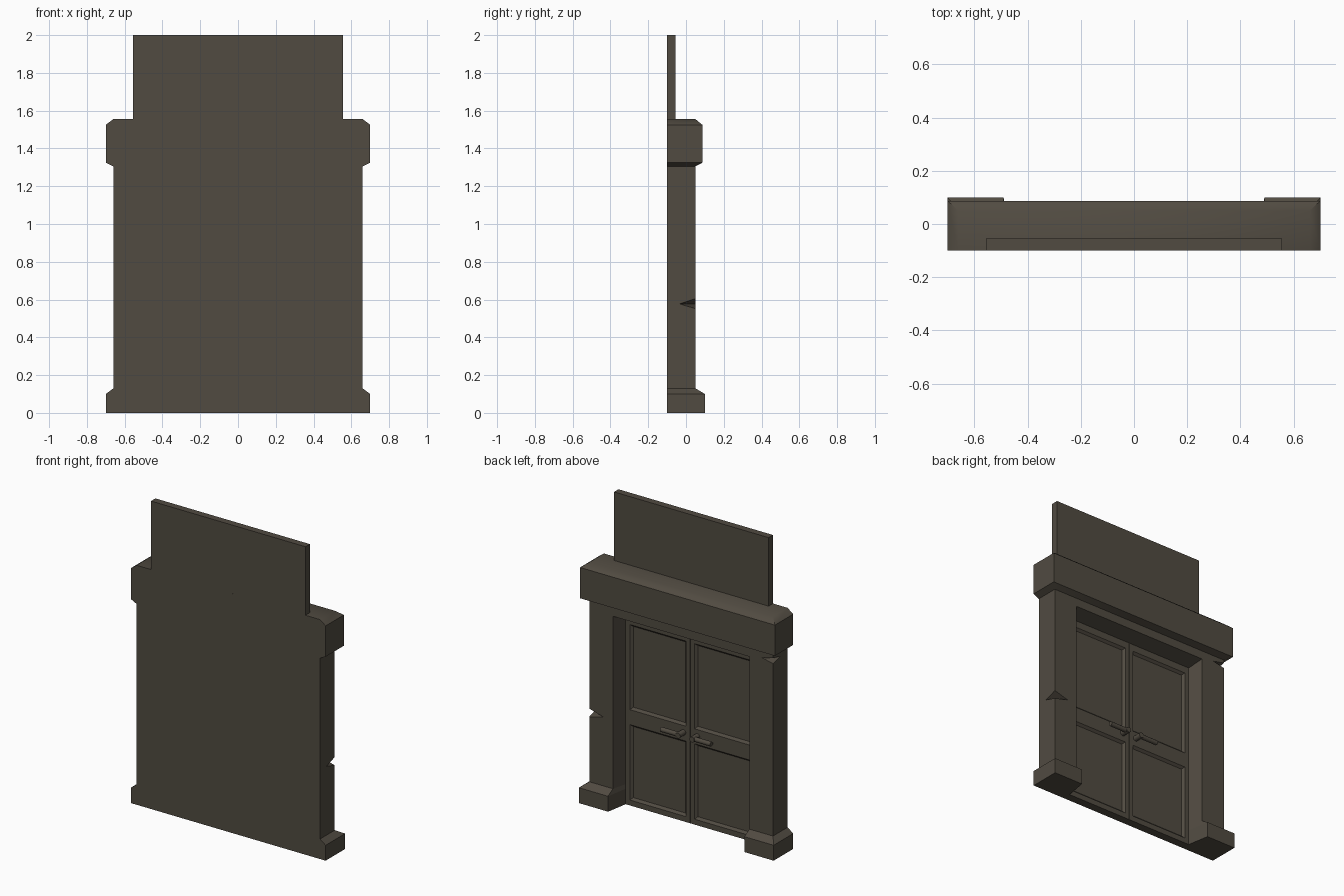
import bpy, bmesh, math
from mathutils import Vector

if "Cube" in bpy.data.objects:
    bpy.data.objects.remove(bpy.data.objects["Cube"])

mat = bpy.data.materials.new("dark_stone")
mat.diffuse_color = (0.082, 0.070, 0.053, 1)
mat.use_nodes = True
mat.node_tree.nodes["Principled BSDF"].inputs["Base Color"].default_value = mat.diffuse_color


def finish(name, bm):
    bmesh.ops.recalc_face_normals(bm, faces=bm.faces)
    me = bpy.data.meshes.new(name)
    bm.to_mesh(me)
    bm.free()
    me.materials.append(mat)
    ob = bpy.data.objects.new(name, me)
    bpy.context.collection.objects.link(ob)
    return ob


def loft(name, rings):
    """Capped solid through rings of equal point count."""
    bm = bmesh.new()
    vs = [[bm.verts.new(p) for p in r] for r in rings]
    n = len(vs[0])
    for a, b in zip(vs, vs[1:]):
        for i in range(n):
            j = (i + 1) % n
            bm.faces.new((a[i], a[j], b[j], b[i]))
    bm.faces.new(vs[0])
    bm.faces.new(vs[-1])
    return finish(name, bm)


def drop(ob, test):
    """Remove faces buried against a neighbouring part."""
    bm = bmesh.new()
    bm.from_mesh(ob.data)
    faces = [f for f in bm.faces if test(f.calc_center_median(), f.normal)]
    bmesh.ops.delete(bm, geom=faces, context='FACES')
    bm.to_mesh(ob.data)
    bm.free()


def smooth(ob, angle):
    bpy.ops.object.select_all(action='DESELECT')
    ob.select_set(True)
    bpy.context.view_layer.objects.active = ob
    bpy.ops.object.shade_smooth_by_angle(angle=math.radians(angle))


def box(name, x, y, z0, z1):
    pts = [(-x, y[0]), (x, y[0]), (x, y[1]), (-x, y[1])]
    return loft(name, [[(a, b, z) for a, b in pts] for z in (z0, z1)])


def notch(ob, corners, tips):
    """Chip a pillar corner with a tetrahedral cutter."""
    mid = (Vector(tips[0]) + Vector(tips[1])) / 2
    bm = bmesh.new()
    v = [bm.verts.new(mid + (Vector(p) - mid) * 1.4) for p in corners + tips]
    for f in ((0, 1, 2), (0, 1, 3), (0, 2, 3), (1, 2, 3)):
        bm.faces.new([v[i] for i in f])
    cutter = finish("chip_cutter", bm)
    cutter.hide_render = True
    mod = ob.modifiers.new("chip", 'BOOLEAN')
    mod.operation = 'DIFFERENCE'
    mod.solver = 'EXACT'
    mod.object = cutter
    bpy.context.view_layer.objects.active = ob
    bpy.ops.object.modifier_apply(modifier=mod.name)
    bpy.data.objects.remove(cutter)


# Upper board and wall behind the doors
board = box("upper_board", 0.555, (-0.10, -0.055), 1.555, 2.0)
drop(board, lambda c, n: n.z < -0.9)
wall = box("back_wall", 0.465, (-0.10, -0.045), 0, 1.22)
drop(wall, lambda c, n: n.y > 0.9 or abs(n.x) > 0.9 or n.z > 0.9)

# Lintel with chamfered top and bottom
rings = [(0.66, 0.05, 1.305), (0.70, 0.087, 1.325), (0.70, 0.087, 1.525), (0.66, 0.05, 1.555)]
lintel = loft("lintel", [[(-x, -0.1, z), (x, -0.1, z), (x, y, z), (-x, y, z)] for x, y, z in rings])
drop(lintel, lambda c, n: n.z < -0.99)
smooth(lintel, 46)

# Header with splayed soffit
prof = [(-0.1, 1.22), (-0.045, 1.22), (0.05, 1.25), (0.05, 1.305), (-0.1, 1.305)]
header = loft("header", [[(x, y, z) for y, z in prof] for x in (-0.49, 0.49)])
drop(header, lambda c, n: abs(n.x) > 0.9 or abs(n.z) > 0.99)


def door_leaf(s, side):
    xs = [0.002, 0.03, 0.435, 0.465]
    zs = [0, 0.035, 0.525, 0.622, 1.175, 1.22]
    bm = bmesh.new()
    g = [[bm.verts.new((s * x, -0.045, z)) for z in zs] for x in xs]
    panels = []
    for i in range(3):
        for j in range(5):
            q = [g[i][j], g[i][j + 1], g[i + 1][j + 1], g[i + 1][j]]
            f = bm.faces.new(q if s > 0 else q[::-1])
            if i == 1 and j in (1, 3):
                panels.append(f)
    # meeting edge turns back to form the seam
    seam = [e for e in bm.edges if all(abs(v.co.x) < 0.01 for v in e.verts)]
    for v in bmesh.ops.extrude_edge_only(bm, edges=seam)["geom"]:
        if isinstance(v, bmesh.types.BMVert):
            v.co.y = -0.055
            v.co.x = 0
    # sunken panels with sloped borders
    for f in panels:
        bmesh.ops.inset_individual(bm, faces=[f], thickness=0.02)
        for v in f.verts:
            v.co.y = -0.06
    ob = finish("door_leaf_" + side, bm)
    if sum(p.normal.y * p.area for p in ob.data.polygons) < 0:
        ob.data.flip_normals()


def rod(name, a, b, r):
    a, b = Vector(a), Vector(b)
    bpy.ops.mesh.primitive_cylinder_add(vertices=12, radius=r, depth=(b - a).length,
                                        location=(a + b) / 2)
    ob = bpy.context.object
    ob.name = name
    ob.rotation_euler = (b - a).to_track_quat('Z', 'Y').to_euler()
    ob.data.materials.append(mat)
    smooth(ob, 40)


for s, side in ((-1, "left"), (1, "right")):
    # Pillar with splayed inner side
    plan = [(0.66, -0.1), (0.66, 0.05), (0.49, 0.05), (0.465, -0.045), (0.465, -0.1)]
    pillar = loft("pillar_" + side, [[(s * x, y, z) for x, y in plan] for z in (0.13, 1.305)])
    if s > 0:
        notch(pillar, [(0.66, 0.05, 0.552), (0.66, 0.05, 0.605)],
              [(0.66, -0.035, 0.577), (0.56, 0.05, 0.577)])
    else:
        notch(pillar, [(-0.66, 0.05, 1.25), (-0.66, 0.05, 1.285)],
              [(-0.66, -0.03, 1.268), (-0.58, 0.05, 1.268)])

    # Plinth with sloped top
    base = [(0.70, 0.10, 0), (0.70, 0.10, 0.10), (0.66, 0.05, 0.13)]
    plinth = loft("plinth_" + side, [[(s * xo, -0.1, z), (s * xo, yf, z), (s * 0.49, yf, z),
                                      (s * 0.465, -0.045, z), (s * 0.465, -0.1, z)]
                                     for xo, yf, z in base])
    drop(pillar, lambda c, n: abs(n.z) > 0.99 or (abs(c.x) < 0.466 and c.y < -0.05))
    drop(plinth, lambda c, n: n.z > 0.99 or (abs(c.x) < 0.466 and c.y < -0.05))

    # Door leaf and lever handle
    door_leaf(s, side)
    rod("handle_stem_" + side, (s * 0.05, -0.045, 0.578), (s * 0.05, 0.012, 0.578), 0.018)
    rod("handle_lever_" + side, (s * 0.05, -0.004, 0.578), (s * 0.18, -0.004, 0.578), 0.015)
